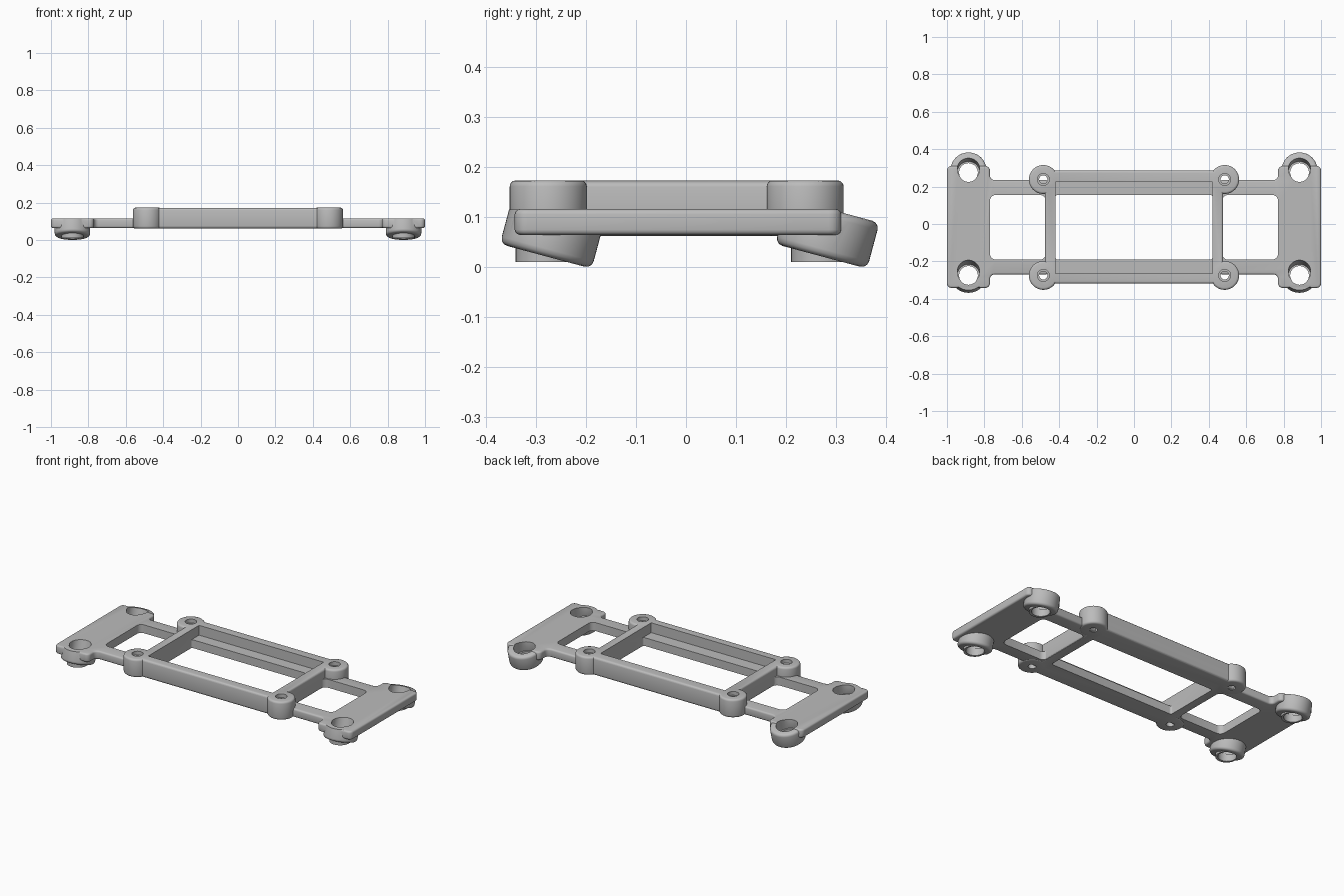
import bpy, bmesh, math
from mathutils import Matrix, Vector

cube = bpy.data.objects.get("Cube")
if cube:
    bpy.data.objects.remove(cube, do_unlink=True)

grey = bpy.data.materials.new("plain_grey")
grey.use_nodes = True
GREY = (0.5, 0.5, 0.5, 1)
grey.diffuse_color = GREY
grey.node_tree.nodes["Principled BSDF"].inputs["Base Color"].default_value = GREY


def make_object(name, bm):
    bmesh.ops.recalc_face_normals(bm, faces=bm.faces[:])
    mesh = bpy.data.meshes.new(name)
    bm.to_mesh(mesh)
    bm.free()
    mesh.materials.append(grey)
    obj = bpy.data.objects.new(name, mesh)
    bpy.context.collection.objects.link(obj)
    return obj


def round_edges(bm, edges, radius, segments):
    bmesh.ops.bevel(bm, geom=edges, offset=radius, segments=segments,
                    profile=0.5, affect='EDGES', clamp_overlap=True)


def rim_edges(bm):
    """Edges between a flat cap and the side wall."""
    bm.normal_update()
    return [e for e in bm.edges if len(e.link_faces) == 2
            and abs(e.link_faces[0].normal.z) + abs(e.link_faces[1].normal.z) > 0.9
            and abs(e.link_faces[0].normal.dot(e.link_faces[1].normal)) < 0.1]


def prism(name, outline, z0, z1, corner=0, rim=0):
    bm = bmesh.new()
    base = bm.faces.new([bm.verts.new((x, y, z0)) for x, y in outline])
    ext = bmesh.ops.extrude_face_region(bm, geom=[base], use_keep_orig=True)
    top = [v for v in ext["geom"] if isinstance(v, bmesh.types.BMVert)]
    bmesh.ops.translate(bm, verts=top, vec=(0, 0, z1 - z0))
    bmesh.ops.recalc_face_normals(bm, faces=bm.faces[:])
    if corner:
        upright = [e for e in bm.edges
                   if abs(e.verts[0].co.z - e.verts[1].co.z) > 0.001]
        round_edges(bm, upright, corner, 5)
    if rim:
        round_edges(bm, rim_edges(bm), rim, 3)
    return make_object(name, bm)


def box(name, x0, x1, y0, y1, z0, z1, corner=0, rim=0):
    return prism(name, [(x0, y0), (x1, y0), (x1, y1), (x0, y1)], z0, z1, corner, rim)


def cylinder(name, base, radius, length, tilt=0, rim=0):
    """Cylinder that rises from the centre of its base, leaning towards the back."""
    bm = bmesh.new()
    bmesh.ops.create_cone(bm, cap_ends=True, segments=48, radius1=radius,
                          radius2=radius, depth=length)
    if rim:
        round_edges(bm, rim_edges(bm), rim, 3)
    move = (Matrix.Translation(Vector(base)) @ Matrix.Rotation(-tilt, 4, 'X')
            @ Matrix.Translation((0, 0, length / 2)))
    bmesh.ops.transform(bm, matrix=move, verts=bm.verts[:])
    return make_object(name, bm)


def combine(target, tool, operation):
    mod = target.modifiers.new("join", 'BOOLEAN')
    mod.object = tool
    mod.operation = operation
    mod.solver = 'EXACT'
    bpy.context.view_layer.objects.active = target
    bpy.ops.object.modifier_apply(modifier=mod.name)
    bpy.data.objects.remove(tool, do_unlink=True)


# Raised centre frame with four screw bosses
frame = box("centre_frame", -0.475, 0.475, -0.318, 0.285, 0.062, 0.172, rim=0.012)
screws = [(x, y) for x in (-0.485, 0.485) for y in (-0.275, 0.238)]
for x, y in screws:
    combine(frame, cylinder("boss", (x, y, 0.0615), 0.077, 0.111, rim=0.012), 'UNION')

# Central opening and the wider recess that leaves a ledge on each rail
combine(frame, box("opening", -0.42, 0.42, -0.19, 0.155, 0, 0.3, corner=0.012), 'DIFFERENCE')
combine(frame, box("recess", -0.42, 0.42, -0.265, 0.225, 0.112, 0.3), 'DIFFERENCE')
for x, y in screws:
    combine(frame, cylinder("screw_hole", (x, y, 0), 0.022, 0.3), 'DIFFERENCE')
    combine(frame, cylinder("screw_seat", (x, y, 0.15), 0.032, 0.1), 'DIFFERENCE')

# End plate with two arms reaching the frame
plate_outline = [(0.45, 0.235), (0.77, 0.235), (0.77, 0.31), (1, 0.31),
                 (1, -0.342), (0.77, -0.342), (0.77, -0.27), (0.45, -0.27)]
plate = prism("left_end_plate", plate_outline, 0.064, 0.115, corner=0.025, rim=0.01)
combine(plate, box("window", 0.472, 0.77, -0.19, 0.155, 0, 0.3, corner=0.03), 'DIFFERENCE')

# Tilted feet with a collar below, a leaning bore above and an upright through hole
LEAN = math.radians(15)
FOOT_X = 0.885
feet = [(-0.28, 0.13), (0.27, 0.095)]
for y, length in feet:
    foot = cylinder("foot", (FOOT_X, y, 0.021), 0.095, length, LEAN, 0.015)
    combine(foot, box("trim", 0.7, 1.1, -0.6, 0.6, 0.114, 0.3), 'DIFFERENCE')
    combine(foot, cylinder("collar", (FOOT_X, y, 0.01), 0.06, 0.05), 'UNION')
    combine(plate, foot, 'UNION')
for y, length in feet:
    combine(plate, cylinder("bore", (FOOT_X, y + 0.006, 0.045), 0.06, 0.2, LEAN), 'DIFFERENCE')
    combine(plate, cylinder("through_hole", (FOOT_X, y + 0.005, -0.1), 0.05, 0.3), 'DIFFERENCE')

# Mirrored plate on the other end
mirrored = plate.data.copy()
mirrored.transform(Matrix.Diagonal((-1, 1, 1, 1)))
mirrored.flip_normals()
other_plate = bpy.data.objects.new("right_end_plate", mirrored)
bpy.context.collection.objects.link(other_plate)

# Smooth shading with crisp edges
bpy.ops.object.select_all(action='DESELECT')
for obj in (frame, plate, other_plate):
    obj.select_set(True)
bpy.context.view_layer.objects.active = frame
bpy.ops.object.shade_smooth_by_angle(angle=math.radians(35))
